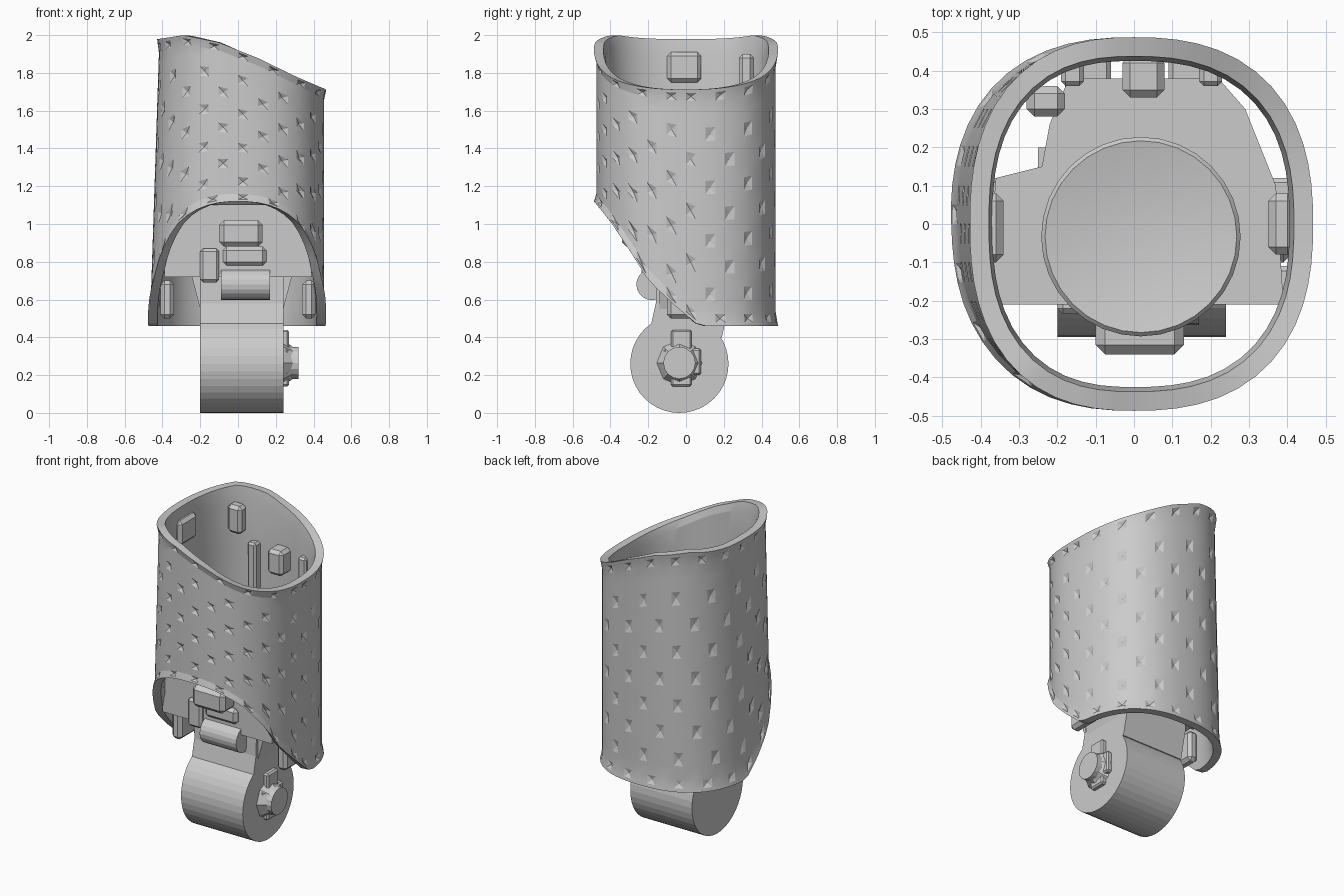
import bpy, bmesh, math
from mathutils import Vector, Matrix

if "Cube" in bpy.data.objects:
    bpy.data.objects.remove(bpy.data.objects["Cube"])


def finish(bm, name, smooth=None):
    bmesh.ops.recalc_face_normals(bm, faces=bm.faces)
    me = bpy.data.meshes.new(name)
    bm.to_mesh(me)
    bm.free()
    ob = bpy.data.objects.new(name, me)
    bpy.context.collection.objects.link(ob)
    if smooth:
        bpy.ops.object.select_all(action='DESELECT')
        ob.select_set(True)
        bpy.context.view_layer.objects.active = ob
        bpy.ops.object.shade_smooth_by_angle(angle=math.radians(smooth))
    return ob


def box(name, x, y, z, bevel=0.0):
    bm = bmesh.new()
    bmesh.ops.create_cube(bm, size=1)
    for v in bm.verts:
        v.co = Vector([(r[0] + r[1]) / 2 + c * (r[1] - r[0]) for c, r in zip(v.co, (x, y, z))])
    if bevel:
        bmesh.ops.bevel(bm, geom=bm.edges[:], offset=bevel, segments=1, affect='EDGES')
    return finish(bm, name)


def prism(name, pts, lo, hi, axis):
    """Extrude a polygon along x (points are y,z) or z (points are x,y)."""
    bm = bmesh.new()
    put = (lambda p, h: (h, p[0], p[1])) if axis == 'X' else (lambda p, h: (p[0], p[1], h))
    f = bm.faces.new([bm.verts.new(put(p, lo)) for p in pts])
    ext = bmesh.ops.extrude_face_region(bm, geom=[f])
    shift = (hi - lo, 0, 0) if axis == 'X' else (0, 0, hi - lo)
    bmesh.ops.translate(bm, verts=[v for v in ext['geom'] if isinstance(v, bmesh.types.BMVert)], vec=shift)
    bm.faces.new([v for v in f.verts]) if not f.is_valid else None
    return finish(bm, name)


def rod(name, x0, x1, y, z, r, n, r2=None):
    """Cylinder or cone frustum along x."""
    bm = bmesh.new()
    m = Matrix.Translation(((x0 + x1) / 2, y, z)) @ Matrix.Rotation(math.pi / 2, 4, 'Y')
    bmesh.ops.create_cone(bm, cap_ends=True, segments=n, radius1=r, radius2=r2 or r,
                          depth=x1 - x0, matrix=m)
    return finish(bm, name)


def lerp_table(t, table):
    for (a, fa), (b, fb) in zip(table, table[1:]):
        if t <= b:
            k = max(0, (t - a) / (b - a))
            return fa + (fb - fa) * k
    return table[-1][1]


# Outer shell: rounded-square sleeve, slanted top, arched front cut-out
TOP = [(-.43, 1.98), (-.3, 2.0), (-.1, 1.96), (.1, 1.88), (.3, 1.78), (.46, 1.71)]
BOTTOM = [(-.49, 1.12), (-.4, 1.01), (-.28, .83), (-.2, .7), (-.05, .56), (.07, .46)]
SEG, N = 56, 2.45


def shell_point(th, v, inset):
    c, s = math.cos(th), math.sin(th)
    a, b = (.455 if c > 0 else .442), .475
    r = (abs(c / a) ** N + abs(s / b) ** N) ** (-1 / N)
    x, y = r * c, r * s
    z0, z1 = lerp_table(y * 1.03, BOTTOM), lerp_table(x, TOP)
    z = z0 + (z1 - z0) * v
    flare = .012 * max(0, 1 - min(v, 1 - v) / .05)
    k = 1 + (flare - inset) / r
    lean = (z - 1.2) * .033 * max(0, -x / a)
    return (x * k + lean, y * k, z)


ROWS = 17
outer = [0, .015] + [.05 + .9 * i / (ROWS - 1) for i in range(ROWS)] + [.985, 1]
inner = [1, .94, .75, .5, .25, .06, 0]
loops = [(v, 0) for v in outer] + [(v, .05) for v in inner]
bm = bmesh.new()
rings = [[bm.verts.new(shell_point(2 * math.pi * i / SEG, v, d)) for i in range(SEG)] for v, d in loops]
dimples = []
for j in range(len(rings)):
    a, b = rings[j], rings[(j + 1) % len(rings)]
    for i in range(SEG):
        k = (i + 1) % SEG
        f = bm.faces.new((a[i], a[k], b[k], b[i]))
        if 3 <= j <= ROWS - 1 and j % 2 and i % 4 == (j // 2 % 2) * 2:
            dimples.append(f)
        elif j in (1, ROWS + 1) and i % 3 == 0:
            dimples.append(f)
bmesh.ops.recalc_face_normals(bm, faces=bm.faces)
bmesh.ops.poke(bm, faces=dimples, offset=-.012)  # shallow faceted dents
finish(bm, "outer_shell", 15)

# Lower roller joint with cross-shaped hub and the neck above it
rod("ankle_roller", -.2, .24, -.035, .26, .26, 40)
rod("hub_base", .24, .29, -.035, .265, .12, 8, .085)
rod("hub_cap", .28, .32, -.035, .265, .085, 16)
box("hub_cross_wide", (.23, .27), (-.12, .08), (.2, .34), .01)
box("hub_cross_tall", (.23, .27), (-.08, .03), (.14, .44), .01)
prism("neck", [(-.2, .4), (.19, .4), (.23, .58), (.23, .75), (-.15, .85), (-.16, .58)], -.2, .24, 'X')
for side, x in (("left", -.2), ("right", .24)):
    d = -.05 if x < 0 else .05
    bm = bmesh.new()
    vs = [bm.verts.new(p) for y in (-.14, .2) for p in ((x, y, .55), (x, y, .74), (x + d, y, .74))]
    bm.faces.new(vs[:3])
    bm.faces.new(vs[3:])
    for i in range(3):
        bm.faces.new((vs[i], vs[(i + 1) % 3], vs[3 + (i + 1) % 3], vs[3 + i]))
    finish(bm, f"neck_gusset_{side}")

# Hinge at the front of the neck
rod("hinge_pin", -.09, .17, -.18, .68, .083, 20)
box("hinge_cheek", (-.2, -.1), (-.235, -.15), (.69, .87), .015)
box("hinge_top", (-.08, .15), (-.235, -.15), (.78, .88), .02)

# Inner frame and round shaft with a shallow dished top
prism("inner_frame", [(-.39, -.21), (.39, -.21), (.37, .1), (.29, .3), (.22, .38),
                      (-.17, .38), (-.22, .26), (-.24, .15), (-.36, .12)], .72, 1.15, 'Z')
bm = bmesh.new()
prof = [(.24, 1.1), (.26, 1.12), (.26, 1.19), (.25, 1.2), (.15, 1.18), (0, 1.17)]
vs = [bm.verts.new((r, 0, z)) for r, z in prof]
es = [bm.edges.new(p) for p in zip(vs, vs[1:])]
bmesh.ops.spin(bm, geom=vs + es, cent=(0, 0, 0), axis=(0, 0, 1), angle=2 * math.pi, steps=32)
bmesh.ops.remove_doubles(bm, verts=bm.verts, dist=1e-4)
bmesh.ops.translate(bm, verts=bm.verts, vec=(.018, -.033, 0))
finish(bm, "inner_shaft", 25)

# Struts tying the frame to the shell
box("front_block", (-.1, .13), (-.34, -.2), (.88, 1.02), .025)
for side, s in (("left", -1), ("right", 1)):
    for i, y in enumerate((-.15, .08)):
        xs = sorted((s * .3, s * .42))
        box(f"{side}_strut_{i}", xs, (y - .04, y + .04), (.74, 1.1), .012)
    xs = sorted((s * .34, s * .41))
    box(f"{side}_lower_block", xs, (-.1, .1), (.5, .7), .02)
for i, x in enumerate((-.12, .15)):
    box(f"back_strut_{i}", (x - .06, x + .06), (.34, .44), (.74, 1.1), .012)

# Raised pads and ribs on the inside wall
box("left_wall_pad", (-.4, -.34), (-.1, .08), (1.75, 1.91), .02)
box("back_wall_pad", (-.03, .08), (.33, .44), (1.5, 1.66), .02)
box("right_wall_pad", (.35, .42), (-.08, .08), (1.3, 1.46), .02)
box("back_left_pad", (-.28, -.18), (.28, .36), (1.72, 1.9), .02)
for i, x in enumerate((-.16, .2)):
    box(f"back_rib_{i}", (x - .03, x + .03), (.36, .43), (1.2, 1.65), .012)
